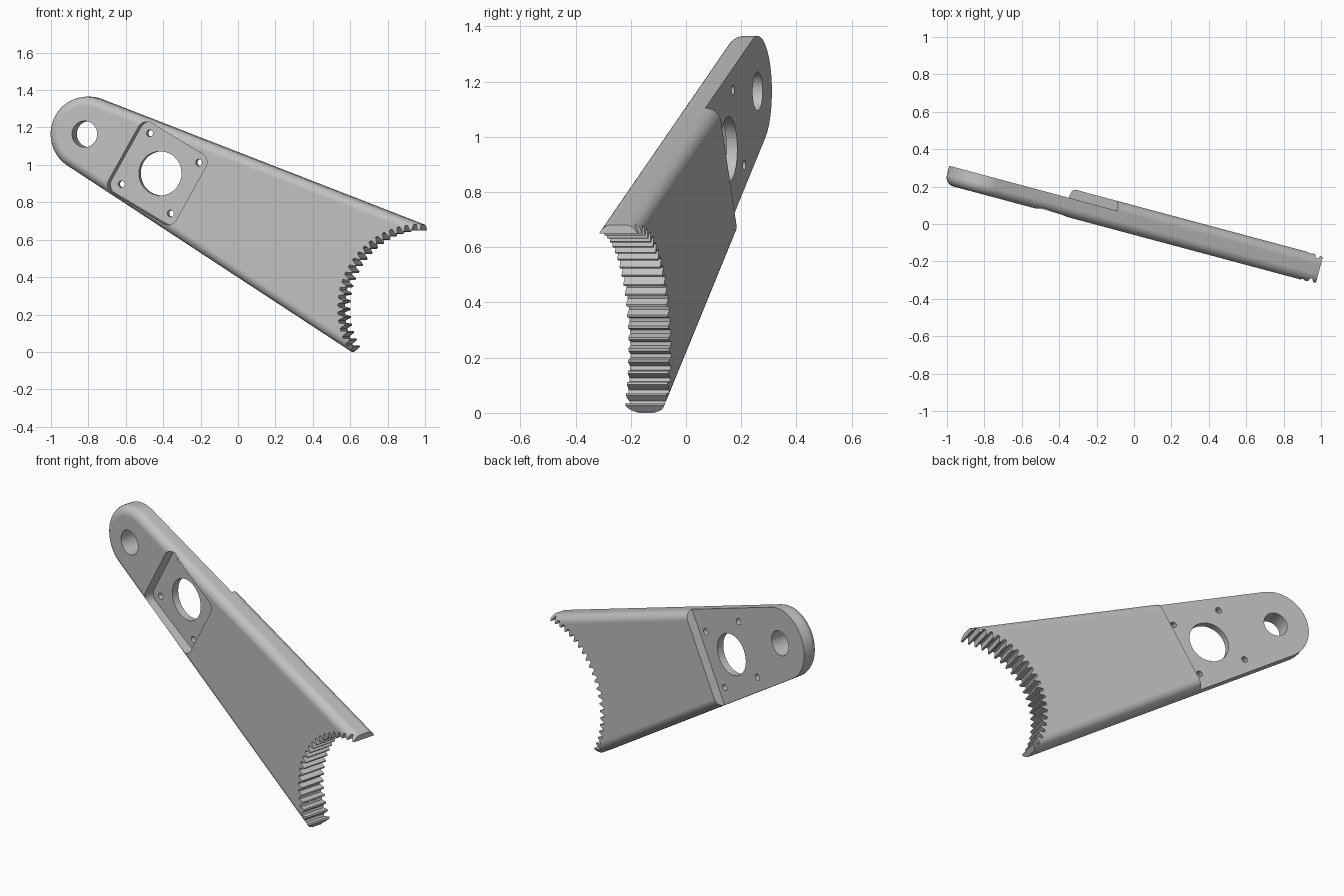
import bpy, bmesh, math
from math import sin, cos, radians
from mathutils import Matrix

cube = bpy.data.objects.get("Cube")
if cube:
    bpy.data.objects.remove(cube, do_unlink=True)

FRONT, BACK = 0.056, -0.096      # faces of the full-thickness arm
RECESS, FLOOR = -0.045, -0.004   # rear recess and front pocket floors
TILT = radians(-30)              # direction of the motor mount
PIVOT = (-0.834, 1.17)
MOUNT = (-0.432, 0.96)


def arc(center, radius, start, end, steps):
    return [(center[0] + radius * cos(radians(start + (end - start) * i / steps)),
             center[1] + radius * sin(radians(start + (end - start) * i / steps)))
            for i in range(steps + 1)]


def circle(center, radius, steps=48):
    return arc(center, radius, 0, 360, steps)[:-1]


def mount_frame(points):
    c, s = cos(TILT), sin(TILT)
    return [(MOUNT[0] + x * c - y * s, MOUNT[1] + x * s + y * c) for x, y in points]


def prism(name, outline, low, high, fillet=0):
    """Extrude an outline in the arm's own plane, optionally rounding both rims."""
    bm = bmesh.new()
    base = bm.faces.new([bm.verts.new((x, y, low)) for x, y in outline])
    new = bmesh.ops.extrude_face_region(bm, geom=[base])["geom"]
    bmesh.ops.translate(bm, vec=(0, 0, high - low),
                        verts=[g for g in new if isinstance(g, bmesh.types.BMVert)])
    bmesh.ops.recalc_face_normals(bm, faces=bm.faces)
    if fillet:
        rims = [e for e in bm.edges if abs(e.verts[0].co.z - e.verts[1].co.z) < 1e-5]
        bmesh.ops.bevel(bm, geom=rims, offset=fillet, segments=8, profile=0.5,
                        affect='EDGES', clamp_overlap=False)
    mesh = bpy.data.meshes.new(name)
    bm.to_mesh(mesh)
    bm.free()
    obj = bpy.data.objects.new(name, mesh)
    bpy.context.collection.objects.link(obj)
    return obj


# Tapered arm with a round pivot end, extended past the gear sector
def along(point, slope, x):
    return (x, point[1] - slope * (x - point[0]))

rim = arc(PIVOT, 0.2, 69.3, 237.7, 40)
outline = rim + [along(rim[-1], 0.633, 1.3), along(rim[0], 0.376, 1.3)]
arm = prism("gear_arm", outline, BACK, FRONT, 0.05)

# Internal gear sector at the wide end, ending in a straight cut at the lower tip
CENTER, ROOT, TIP, TEETH = (1.016, 0.238), 0.449, 0.419, 64
teeth = []
step = 360 / TEETH
for i in range(22):
    a = 90 + i * step
    for part, radius in ((0.0, TIP), (0.2, TIP), (0.45, ROOT), (0.75, ROOT)):
        teeth += arc(CENTER, radius, a + part * step, 0, 1)[:1]
sector = [(1.021, 1.4), (1.021, 0.655)] + teeth + [(teeth[-1][0], -0.6), (2, -0.6), (2, 1.4)]
cutters = [prism("sector_cutter", sector, -0.5, 0.5)]

# Rear recess, leaving a step across the arm
recess = mount_frame([(-1.5, -1), (0.21, -1), (0.21, 1), (-1.5, 1)])
cutters.append(prism("recess_cutter", recess, -0.5, RECESS))

# Square front pocket with rounded corners
HALF, R = 0.215, 0.05
square = []
for k, (sx, sy) in enumerate(((1, 1), (-1, 1), (-1, -1), (1, -1))):
    square += arc((sx * (HALF - R), sy * (HALF - R)), R, 90 * k, 90 * k + 90, 8)
cutters.append(prism("pocket_cutter", mount_frame(square), FLOOR, 0.5))

# Pivot hole, motor hole and four screw holes
holes = [(PIVOT, 0.07), (MOUNT, 0.118)]
holes += [(p, 0.018) for p in mount_frame([(x, y) for x in (-0.157, 0.157)
                                           for y in (-0.157, 0.157)])]
for center, radius in holes:
    cutters.append(prism("hole_cutter", circle(center, radius), -0.5, 0.5))

for cutter in cutters:
    cutter.hide_render = True
    mod = arm.modifiers.new(cutter.name, 'BOOLEAN')
    mod.operation, mod.solver, mod.object = 'DIFFERENCE', 'EXACT', cutter
bpy.context.view_layer.update()
result = bpy.data.meshes.new_from_object(
    arm.evaluated_get(bpy.context.evaluated_depsgraph_get()))
arm.modifiers.clear()
arm.data = result
for cutter in cutters:
    bpy.data.objects.remove(cutter, do_unlink=True)

# Stand the arm up, turned about the vertical axis
turn = radians(15)
c, s = cos(turn), sin(turn)
result.transform(Matrix(((c, 0, -s, 0), (-s, 0, -c, 0), (0, 1, 0, 0), (0, 0, 0, 1))))
lowest = min(v.co.z for v in result.vertices)
result.transform(Matrix.Translation((0, 0, -lowest)))

# Plain grey finish
grey = bpy.data.materials.new("light_grey")
grey.use_nodes = True
colour = (0.53, 0.53, 0.53, 1)
grey.diffuse_color = colour
grey.node_tree.nodes["Principled BSDF"].inputs["Base Color"].default_value = colour
result.materials.clear()
result.materials.append(grey)

# Smooth fillets, crisp edges and evenly shaded flat faces
bpy.ops.object.select_all(action='DESELECT')
arm.select_set(True)
bpy.context.view_layer.objects.active = arm
bpy.ops.object.shade_smooth_by_angle(angle=radians(25))
weighted = arm.modifiers.new("flat_face_normals", 'WEIGHTED_NORMAL')
weighted.keep_sharp = True
